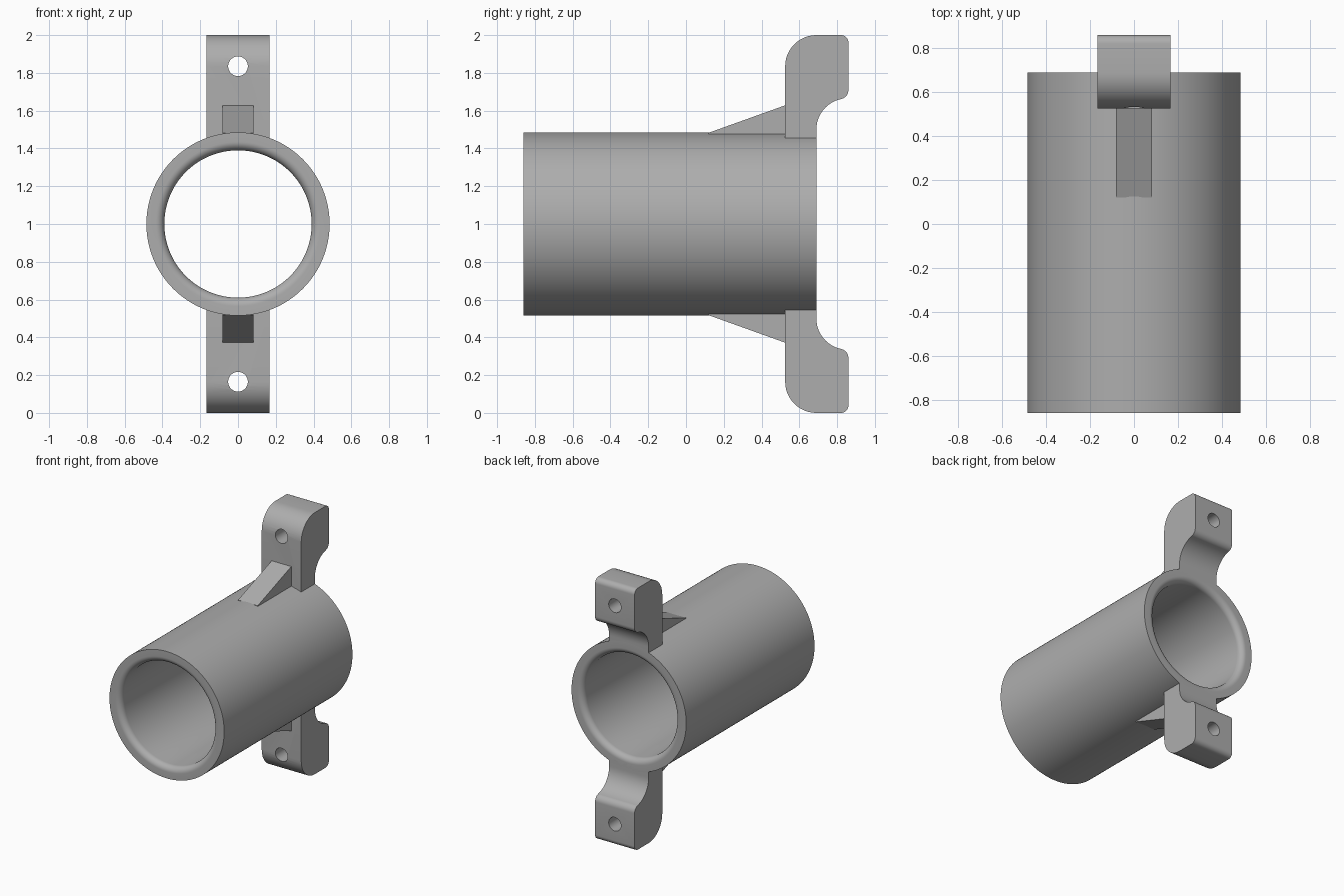
import bpy, bmesh
from math import sin, cos, pi, radians
from mathutils import Vector, Matrix

cube = bpy.data.objects.get("Cube")
if cube:
    bpy.data.objects.remove(cube)

GREY = (0.42, 0.42, 0.42)
grey = bpy.data.materials.new("plain_grey")
grey.use_nodes = True
grey.diffuse_color = (*GREY, 1)
grey.node_tree.nodes["Principled BSDF"].inputs["Base Color"].default_value = (*GREY, 1)

AXIS_Z = 1.0
OUTER, BORE, LIP = 0.485, 0.39, 0.045
FRONT, BACK = -0.86, 0.69


def arc(cy, cz, r, start, end, n=12):
    """Points of an arc in the YZ plane, angles in degrees."""
    angles = [radians(start + (end - start) * i / n) for i in range(n + 1)]
    return [(cy + r * cos(a), cz + r * sin(a)) for a in angles]


def finish(name, bm):
    bmesh.ops.recalc_face_normals(bm, faces=bm.faces)
    mesh = bpy.data.meshes.new(name)
    bm.to_mesh(mesh)
    bm.free()
    mesh.materials.append(grey)
    obj = bpy.data.objects.new(name, mesh)
    obj.location.z = AXIS_Z
    bpy.context.collection.objects.link(obj)
    return obj


def activate(obj):
    bpy.ops.object.select_all(action="DESELECT")
    obj.select_set(True)
    bpy.context.view_layer.objects.active = obj


def smooth(obj):
    activate(obj)
    bpy.ops.object.shade_smooth_by_angle(angle=radians(30))


def extrude_profile(name, points, width):
    """Extrude a YZ outline symmetrically across x."""
    bm = bmesh.new()
    face = bm.faces.new([bm.verts.new((-width / 2, y, z)) for y, z in points])
    new = bmesh.ops.extrude_face_region(bm, geom=[face])["geom"]
    verts = [v for v in new if isinstance(v, bmesh.types.BMVert)]
    bmesh.ops.translate(bm, verts=verts, vec=(width, 0, 0))
    return finish(name, bm)


def mirror_down(obj):
    mod = obj.modifiers.new("mirror_below", "MIRROR")
    mod.use_axis = (False, False, True)
    mod.use_mirror_merge = False


# Tube: closed wall section with rounded bore edges, turned about the y axis
section = [(FRONT, OUTER), (BACK, OUTER)]
section += arc(BACK - LIP, BORE + LIP, LIP, 0, -90, 8)
section += arc(FRONT + LIP, BORE + LIP, LIP, -90, -180, 8)
bm = bmesh.new()
ring = [bm.verts.new((0, y, r)) for y, r in section]
edges = [bm.edges.new((ring[i - 1], ring[i])) for i in range(len(ring))]
bmesh.ops.spin(bm, geom=ring + edges, cent=(0, 0, 0), axis=(0, 1, 0),
               angle=2 * pi, steps=128, use_merge=True)
bmesh.ops.remove_doubles(bm, verts=bm.verts, dist=0.0001)
smooth(finish("tube", bm))

# Mounting bracket: hooked outline with rounded corners, heights from the axis
outline = [(0.525, 0.44)]
outline += arc(0.69, 0.835, 0.165, 180, 90)
outline += arc(0.82, 0.96, 0.04, 90, 0, 8)
outline += arc(0.81, 0.71, 0.05, 0, -73, 8)
outline += arc(0.855, 0.50, 0.165, 101, 180)
outline += [(BACK, 0.44)]
bracket = extrude_profile("mounting_brackets", outline, 0.334)

# Screw hole through the bracket
bm = bmesh.new()
bmesh.ops.create_cone(bm, cap_ends=True, segments=48, radius1=0.052,
                      radius2=0.052, depth=1,
                      matrix=Matrix.Translation((0, 0.7, 0.835))
                      @ Matrix.Rotation(pi / 2, 4, "X"))
cutter = finish("screw_hole_cutter", bm)
cutter.hide_render = True
hole = bracket.modifiers.new("screw_hole", "BOOLEAN")
hole.operation = "DIFFERENCE"
hole.solver = "EXACT"
hole.object = cutter
bpy.context.view_layer.update()
activate(bracket)
bpy.ops.object.modifier_apply(modifier=hole.name)
bpy.data.objects.remove(cutter)
smooth(bracket)
mirror_down(bracket)

# Gusset ribs running from the tube up to the brackets
rib = extrude_profile("gusset_ribs", [(0.12, 0.45), (0.12, 0.483),
                                      (0.53, 0.63), (0.53, 0.45)], 0.166)
mirror_down(rib)
